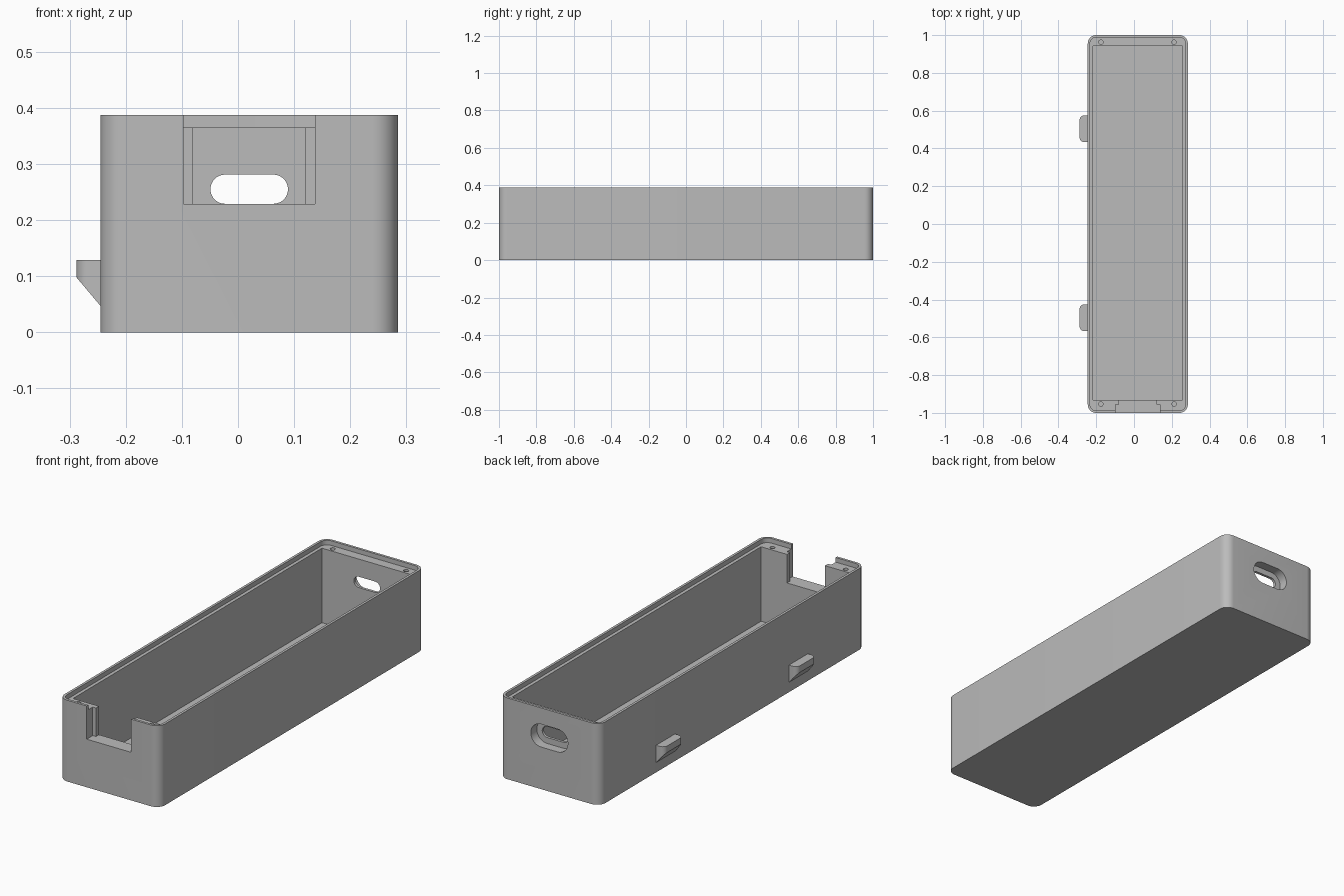
import bpy, bmesh
from math import cos, sin, pi, radians
from mathutils import Matrix, Vector

if "Cube" in bpy.data.objects:
    bpy.data.objects.remove(bpy.data.objects["Cube"], do_unlink=True)

grey = bpy.data.materials.new("plain grey")
grey.use_nodes = True
grey.diffuse_color = (0.5, 0.5, 0.5, 1)
grey.node_tree.nodes["Principled BSDF"].inputs["Base Color"].default_value = (0.5, 0.5, 0.5, 1)

CX = 0.02          # middle of the box across its width
TOP = 0.387
LEDGE = 0.365      # seat for the lid


def rounded_rect(cx, cy, w, h, r, steps=10):
    """Counter-clockwise outline with round corners."""
    pts = []
    for i, (sx, sy) in enumerate([(1, 1), (-1, 1), (-1, -1), (1, -1)]):
        for k in range(steps + 1):
            a = (i + k / steps) * pi / 2
            pts.append((cx + sx * (w / 2 - r) + r * cos(a),
                        cy + sy * (h / 2 - r) + r * sin(a)))
    return pts


def rect(x0, x1, y0, y1):
    return [(x0, y0), (x1, y0), (x1, y1), (x0, y1)]


def prism(name, outline, z0, z1, along_y=False, planes=()):
    """Extrude an outline, optionally trimmed by planes (point, outward normal)."""
    bm = bmesh.new()
    face = bm.faces.new([bm.verts.new((x, y, z0)) for x, y in outline])
    new = bmesh.ops.extrude_face_region(bm, geom=[face])["geom"]
    bmesh.ops.translate(bm, vec=(0, 0, z1 - z0),
                        verts=[g for g in new if isinstance(g, bmesh.types.BMVert)])
    for point, normal in planes:
        cut = bmesh.ops.bisect_plane(
            bm, geom=bm.verts[:] + bm.edges[:] + bm.faces[:],
            plane_co=point, plane_no=normal, clear_outer=True)["geom_cut"]
        bmesh.ops.contextual_create(
            bm, geom=[g for g in cut if isinstance(g, bmesh.types.BMEdge)])
    if along_y:
        bm.transform(Matrix.Rotation(radians(90), 4, "X"))
    bmesh.ops.recalc_face_normals(bm, faces=bm.faces)
    mesh = bpy.data.meshes.new(name)
    bm.to_mesh(mesh)
    bm.free()
    mesh.materials.append(grey)
    obj = bpy.data.objects.new(name, mesh)
    bpy.context.collection.objects.link(obj)
    return obj


def activate(obj):
    bpy.ops.object.select_all(action="DESELECT")
    obj.select_set(True)
    bpy.context.view_layer.objects.active = obj


def cut(body, *args, **kwargs):
    """Subtract a prism from the body and discard the cutter."""
    cutter = prism("cutter", *args, **kwargs)
    cutter.hide_render = True
    activate(body)
    mod = body.modifiers.new("cut", "BOOLEAN")
    mod.operation = "DIFFERENCE"
    mod.solver = "EXACT"
    mod.object = cutter
    bpy.ops.object.modifier_apply(modifier=mod.name)
    bpy.data.objects.remove(cutter, do_unlink=True)


def smooth(obj):
    activate(obj)
    bpy.ops.object.shade_smooth_by_angle(angle=radians(30))


# Open box with a thin lip around the lid seat
box = prism("box_body", rounded_rect(CX, 0, 0.53, 2, 0.045), 0, TOP)
cut(box, rounded_rect(CX, 0, 0.506, 1.976, 0.033), LEDGE, 0.5)
cut(box, rect(CX - 0.237, CX + 0.237, -0.932, 0.942), 0.01, 0.45)

# Stepped notch in the front wall
wide, narrow, step = 0.117, 0.1, -0.955
half = [(wide, -1.1), (wide, step), (narrow, step), (narrow, -0.9)]
notch = [(CX + x, y) for x, y in half] + [(CX - x, y) for x, y in reversed(half)]
cut(box, notch, 0.229, 0.5)

# Back slot: shallow wide recess outside, small opening through the wall
cut(box, rounded_rect(CX, 0.255, 0.195, 0.109, 0.054), -1.1, -0.955, along_y=True)
cut(box, rounded_rect(CX, 0.255, 0.138, 0.052, 0.0259), -1.05, -0.9, along_y=True)

# Screw holes in the end walls
for x in (CX - 0.195, CX + 0.192):
    for y in (-0.953, 0.963):
        cut(box, rounded_rect(x, y, 0.023, 0.023, 0.0114, 5), 0.26, 0.45)
smooth(box)

# Two wedge hooks on the right wall
for name, y in (("front_hook", -0.496), ("back_hook", 0.504)):
    hook = prism(name, rounded_rect(-0.238, y, 0.1, 0.142, 0.025), 0.03, 0.129, planes=[
        (Vector((-0.24, 0, 0)), Vector((1, 0, 0))),
        (Vector((-0.288, 0, 0.098)), Vector((-0.051, 0, -0.043)))])
    smooth(hook)
